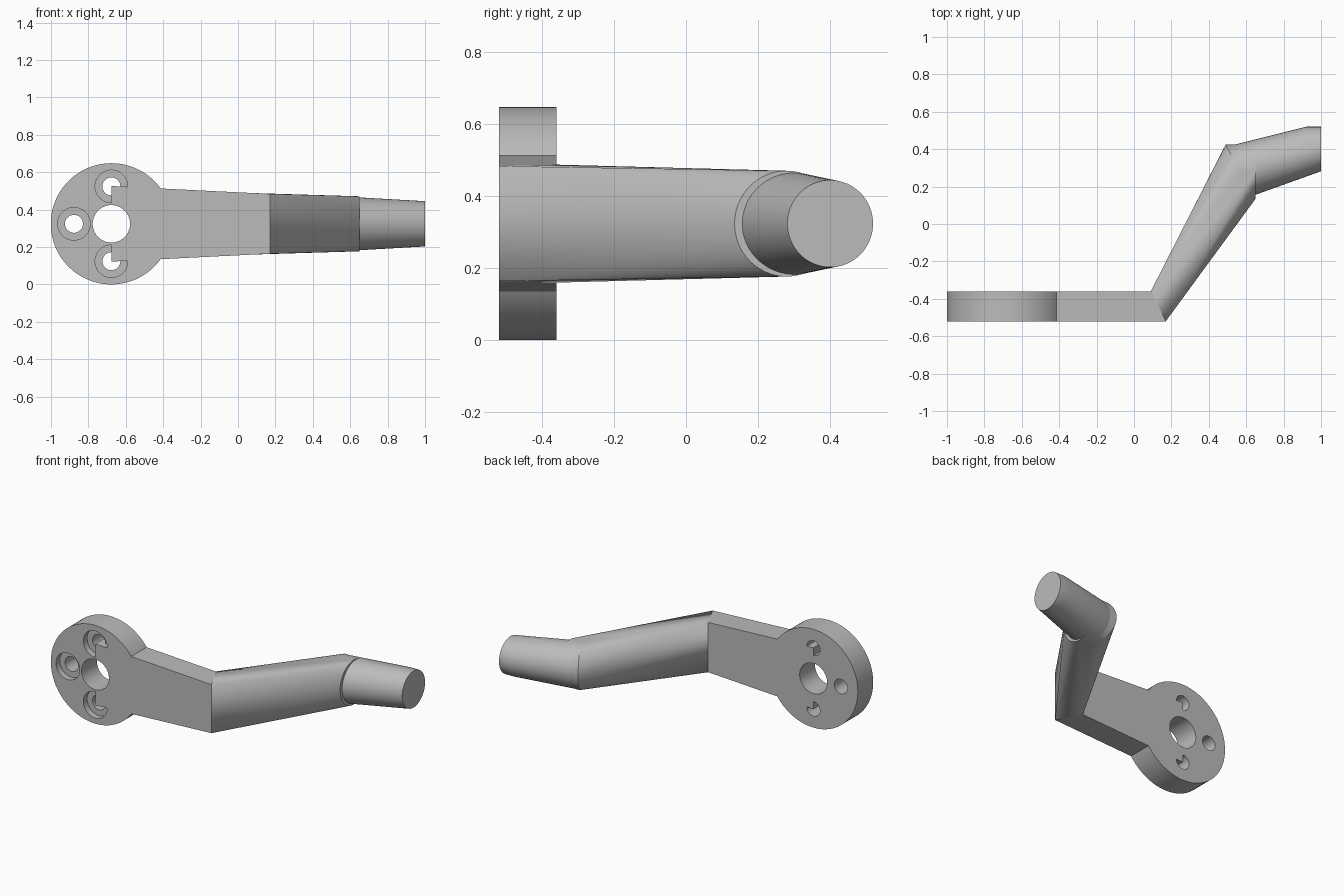
import bpy, bmesh, math
from mathutils import Matrix, Vector

cube = bpy.data.objects.get("Cube")
if cube:
    bpy.data.objects.remove(cube, do_unlink=True)

grey = bpy.data.materials.new("light grey")
grey.use_nodes = True
color = (0.5, 0.5, 0.5, 1)
grey.diffuse_color = color
grey.node_tree.nodes["Principled BSDF"].inputs["Base Color"].default_value = color

MID = 0.324                 # height of the crank's centre line
FRONT, BACK = -0.52, -0.36  # plate thickness
HUB_X = -0.677


def finish(name, bm):
    bmesh.ops.recalc_face_normals(bm, faces=bm.faces)
    mesh = bpy.data.meshes.new(name)
    bm.to_mesh(mesh)
    bm.free()
    mesh.materials.append(grey)
    obj = bpy.data.objects.new(name, mesh)
    bpy.context.collection.objects.link(obj)
    return obj


def hull(name, points):
    bm = bmesh.new()
    for p in points:
        bm.verts.new(p)
    bmesh.ops.convex_hull(bm, input=bm.verts)
    bmesh.ops.dissolve_limit(bm, angle_limit=0.002, verts=bm.verts, edges=bm.edges)
    return finish(name, bm)


def cylinder(name, x, z, radius, y0, y1, sides=64):
    bm = bmesh.new()
    place = Matrix.Translation((x, (y0 + y1) / 2, z)) @ Matrix.Rotation(math.pi / 2, 4, "X")
    bmesh.ops.create_cone(bm, cap_ends=True, segments=sides, radius1=radius,
                          radius2=radius, depth=y1 - y0, matrix=place)
    return finish(name, bm)


def ring(low, high, half_height, sides=64):
    """Ellipse spanning two plan points, upright in z."""
    a, b = Vector((*low, MID)), Vector((*high, MID))
    centre, side = (a + b) / 2, (b - a) / 2
    up = Vector((0, 0, half_height))
    turns = [math.tau * i / sides for i in range(sides)]
    return [centre + side * math.cos(t) + up * math.sin(t) for t in turns]


def upright(x, y, half):
    return [(x, y, MID - half), (x, y, MID + half)]


def combine(target, other, operation):
    mod = target.modifiers.new(operation, "BOOLEAN")
    mod.operation, mod.solver, mod.object = operation, "EXACT", other
    bpy.context.view_layer.objects.active = target
    bpy.ops.object.modifier_apply(modifier=mod.name)
    bpy.data.objects.remove(other, do_unlink=True)


# Round hub with three counterbored screw holes
plate = cylinder("hub_plate", HUB_X, MID, 0.324, FRONT, BACK, 96)
for dx, dz in ((-0.2, 0), (0, 0.2), (0, -0.2)):
    x, z = HUB_X + dx, MID + dz
    combine(plate, cylinder("screw_hole", x, z, 0.048, FRONT - 0.1, BACK + 0.1), "DIFFERENCE")
    combine(plate, cylinder("counterbore", x, z, 0.087, FRONT - 0.1, FRONT + 0.04), "DIFFERENCE")

# Tapered flat arm, overlapping part of the holes, then the shaft hole
bend = upright(0.17, FRONT, 0.16) + upright(0.09, BACK, 0.164)
root = upright(HUB_X, FRONT, 0.202) + upright(HUB_X, BACK, 0.202)
combine(plate, hull("flat_arm", root + bend), "UNION")
combine(plate, cylinder("shaft_hole", HUB_X, MID, 0.1, FRONT - 0.1, BACK + 0.1), "DIFFERENCE")

# Angled arm blending from a rectangle to a round end
arm = hull("angled_arm", bend
           + ring((0.65, 0.135), (0.49, 0.425), 0.147)
           + ring((0.65, 0.135), (0.65, 0.425), 0.147))

# Tapered round grip with a square-cut tip
grip = hull("grip", ring((0.61, 0.142), (0.52, 0.42), 0.146)
            + ring((1, 0.282), (0.92, 0.52), 0.121)
            + ring((1, 0.282), (1, 0.52), 0.121))

for obj in (plate, arm, grip):
    bpy.ops.object.select_all(action="DESELECT")
    obj.select_set(True)
    bpy.context.view_layer.objects.active = obj
    bpy.ops.object.shade_smooth_by_angle(angle=math.radians(25))
